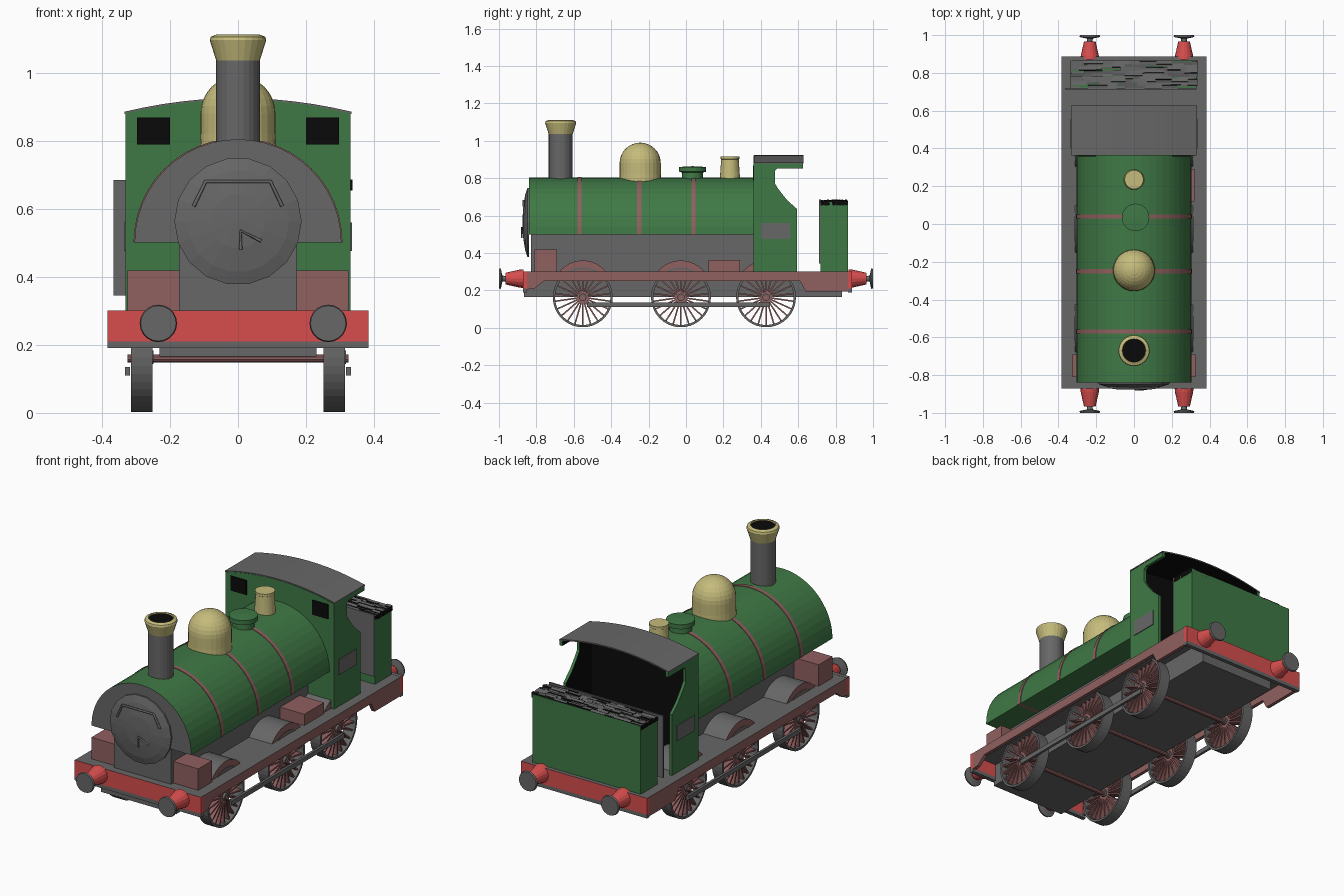
import bpy, bmesh, math, random
from mathutils import Matrix, Vector

if "Cube" in bpy.data.objects:
    bpy.data.objects.remove(bpy.data.objects["Cube"])
random.seed(4)


def material(name, r, g, b):
    m = bpy.data.materials.new(name)
    m.use_nodes = True
    m.diffuse_color = (r, g, b, 1)
    node = m.node_tree.nodes["Principled BSDF"]
    node.inputs["Base Color"].default_value = (r, g, b, 1)
    node.inputs["Roughness"].default_value = 0.8
    return m


GREEN = material("engine green", 0.05, 0.19, 0.06)
GREY = material("iron grey", 0.135, 0.135, 0.135)
RED = material("beam red", 0.68, 0.075, 0.075)
DULL = material("faded red", 0.28, 0.115, 0.115)
BRASS = material("brass", 0.56, 0.5, 0.2)
BLACK = material("black", 0.003, 0.003, 0.003)


def finish(name, bm, mats, rule=None):
    """Turn a bmesh into an object; rule(normal) picks the material slot."""
    bmesh.ops.recalc_face_normals(bm, faces=bm.faces)
    bm.normal_update()
    if rule:
        for f in bm.faces:
            f.material_index = int(rule(f.normal))
    me = bpy.data.meshes.new(name)
    bm.to_mesh(me)
    bm.free()
    for m in mats:
        me.materials.append(m)
    ob = bpy.data.objects.new(name, me)
    bpy.context.collection.objects.link(ob)
    return ob


def add_box(bm, x, y, z, turn=None):
    lo, hi = Vector((x[0], y[0], z[0])), Vector((x[1], y[1], z[1]))
    mat = Matrix.Translation((lo + hi) / 2) @ (turn or Matrix()) @ Matrix.Diagonal((hi - lo).to_4d())
    bmesh.ops.create_cube(bm, size=1, matrix=mat)


def box(name, x, y, z, mats, rule=None):
    bm = bmesh.new()
    add_box(bm, x, y, z)
    return finish(name, bm, mats, rule)


def prism(name, pts, axis, a, b, mats, rule=None):
    """Extrude an outline, (y, z) along x or (x, z) along y."""
    bm = bmesh.new()
    face = bm.faces.new([bm.verts.new((a, u, v) if axis == "x" else (u, a, v)) for u, v in pts])
    out = bmesh.ops.extrude_face_region(bm, geom=[face])["geom"]
    step = Vector((b - a, 0, 0) if axis == "x" else (0, b - a, 0))
    bmesh.ops.translate(bm, vec=step, verts=[v for v in out if isinstance(v, bmesh.types.BMVert)])
    return finish(name, bm, mats, rule)


def lathe(name, pts, axis, at, mats, segs=24, rule=None):
    """Revolve (radius, height) points about an axis through a point."""
    bm = bmesh.new()
    vs = [bm.verts.new((r, 0, h)) for r, h in pts]
    edges = [bm.edges.new(p) for p in zip(vs, vs[1:])]
    bmesh.ops.spin(bm, geom=vs + edges, cent=(0, 0, 0), axis=(0, 0, 1), angle=math.tau, steps=segs)
    bmesh.ops.remove_doubles(bm, verts=bm.verts, dist=0.0003)
    turn = {"z": Matrix(), "y": Matrix.Rotation(-math.pi / 2, 4, "X"),
            "x": Matrix.Rotation(math.pi / 2, 4, "Y")}[axis]
    bmesh.ops.transform(bm, matrix=Matrix.Translation(at) @ turn, verts=bm.verts)
    return finish(name, bm, mats, rule)


def arc(cx, cz, r, start, end, n):
    return [(cx + r * math.cos(t), cz + r * math.sin(t))
            for t in (start + (end - start) * i / n for i in range(n + 1))]


def rod(name, pts, radius, mat):
    cu = bpy.data.curves.new(name, "CURVE")
    cu.dimensions, cu.bevel_depth, cu.bevel_resolution = "3D", radius, 1
    sp = cu.splines.new("POLY")
    sp.points.add(len(pts) - 1)
    for p, co in zip(sp.points, pts):
        p.co = (*co, 1)
    cu.materials.append(mat)
    ob = bpy.data.objects.new(name, cu)
    bpy.context.collection.objects.link(ob)


# Running plate, frames and buffer beams
box("running_plate", (-.383, .383), (-.87, .885), (.285, .3), [GREY])
box("underframe", (-.23, .23), (-.865, .835), (.165, .285), [GREY])
for end, y0, y1 in (("front", -.872, -.85), ("rear", .865, .887)):
    box(end + "_beam", (-.384, .384), (y0, y1), (.21, .301), [RED, GREY], lambda n: abs(n.z) > .5)
    box(end + "_beam_foot", (-.384, .384), (y0, y1), (.19, .21), [GREY])
valance = [(-.85, .3), (-.85, .205), (-.81, .21), (-.76, .25), (.61, .25), (.64, .195), (.865, .195), (.865, .3)]
for side, s in (("left", 1), ("right", -1)):
    prism(side + "_valance", valance, "x", s * .365, s * .384, [DULL, GREY], lambda n: n.z > .5)

# Boiler, bands and smokebox front
boiler = arc(0, .5, .304, 0, math.pi, 24)
prism("boiler", boiler, "y", -.84, .365, [GREEN, GREY], lambda n: n.y < -.5)
for i, y in enumerate((-.57, -.25, .04)):
    prism(f"boiler_band_{i}", arc(0, .5, .307, 0, math.pi, 24), "y", y - .011, y + .011, [DULL])
box("boiler_skirt", (-.173, .173), (-.83, .36), (.295, .51), [GREY])
lathe("smokebox_door", [(.187, 0), (.187, -.008), (.15, -.02), (.08, -.031), (0, -.035)], "y",
      (0, -.84, .563), [GREY], 18)
rod("door_rail", [(-.13, -.864, .607), (-.095, -.869, .68), (.095, -.869, .68), (.13, -.864, .607)], .006, GREY)
rod("door_handle", [(.008, -.878, .48), (.008, -.878, .535), (.068, -.875, .505)], .005, GREY)

# Fittings along the boiler top
lathe("chimney", [(.064, .78), (.064, 1.045)], "z", (0, -.67, 0), [GREY])
lathe("chimney_cap", [(.064, 1.035), (.083, 1.095), (.08, 1.105), (.063, 1.112), (.06, 1.1)], "z",
      (0, -.67, 0), [BRASS])
lathe("chimney_mouth", [(.062, 1.105), (0, 1.105)], "z", (0, -.67, 0), [BLACK])
dome = [(.113, .76), (.11, .82)] + arc(0, .88, .11, 0, math.pi / 2, 8)
lathe("steam_dome", dome, "z", (0, -.245, 0), [BRASS], 28)
lathe("filler_cap", [(.058, .78), (.055, .83), (.073, .835), (.073, .86), (0, .864)], "z", (.008, .035, 0), [GREEN])
lathe("safety_valve", [(.055, .78), (.047, .9), (.05, .902), (.05, .916), (0, .916)], "z", (0, .235, 0), [BRASS])

# Cab
def roof_line(half, lift):
    return [(half * i / 6, .92 + lift - .04 * (i / 6) ** 2) for i in range(-6, 7)]


prism("cab_front", [(-.33, .3)] + roof_line(.33, 0) + [(.33, .3)], "y", .362, .378,
      [GREEN, BLACK], lambda n: n.y > .5)
prism("cab_roof", roof_line(.333, .005) + roof_line(.333, -.002)[::-1], "y", .364, .627,
      [GREY, BLACK], lambda n: n.z < -.3)
cab_side = [(.364, .3), (.594, .3), (.594, .635), (.54, .683), (.495, .74), (.476, .77), (.476, .84),
            (.49, .853), (.626, .853), (.626, .882), (.364, .882)]
for side, s in (("left", 1), ("right", -1)):
    prism(side + "_cab_side", cab_side, "x", s * .315, s * .331, [GREEN, BLACK], lambda n: n.x * s < -.5)
    box(side + "_name_plate", (s * .33, s * .335), (.4, .555), (.475, .56), [GREY])
    box(side + "_cab_window", (s * .2, s * .297), (.357, .363), (.788, .868), [BLACK])

# Bunker and its coal
box("bunker", (-.33, .33), (.72, .865), (.3, .675), [GREEN])
box("bunker_front", (-.366, .33), (.712, .721), (.345, .685), [GREY])
bm = bmesh.new()
for row in range(9):
    x, y = -.335, .727 + row * .0158
    while x < .31:
        w = min(random.uniform(.03, .11), .337 - x)
        top = random.uniform(.674, .685)
        add_box(bm, (x, x + w), (y - .009, y + .009), (.655, top),
                Matrix.Rotation(random.uniform(-.3, .3), 4, "X"))
        x += w
finish("coal", bm, [GREY, BLACK], lambda n: abs(n.z) < .5)

# Wheels, splashers and rods
AXLES = (-.552, -.027, .428)
for side, s in (("left", 1), ("right", -1)):
    for i, y in enumerate(AXLES):
        tag = f"{side}_{i}"
        lathe("wheel_rim_" + tag, [(.16, -.032), (.16, .032), (.148, .032), (.148, -.032), (.16, -.032)],
              "x", (s * .283, y, .163), [GREY], 40)
        lathe("wheel_hub_" + tag, [(0, -.03), (.02, -.03), (.02, .035), (0, .035)], "x",
              (s * .283, y, .163), [GREY], 12)
        bm = bmesh.new()
        for k in range(22):
            spoke = bmesh.new()
            add_box(bm, (-.022, .022), (-.004, .004), (.015, .15))
            spoke.free()
            bmesh.ops.rotate(bm, cent=(0, 0, 0), verts=bm.verts[:],
                             matrix=Matrix.Rotation(math.tau / 22, 3, "X"))
        bmesh.ops.translate(bm, vec=(s * .283, y, .163), verts=bm.verts)
        finish("wheel_spokes_" + tag, bm, [DULL])
        prism("splasher_" + tag, arc(y, .2, .16, .67, math.pi - .67, 12), "x", s * .17, s * .313,
              [DULL, GREY], lambda n: abs(n.x) < .5)
    box(side + "_coupling_rod", (s * .318, s * .332), (-.53, .45), (.11, .135), [GREY])
    box(side + "_sand_box", (s * .17, s * .325), (-.81, -.69), (.295, .418), [DULL])
for i, y in enumerate(AXLES):
    lathe(f"axle_{i}", [(0, -.325), (.012, -.325), (.012, .325), (0, .325)], "x", (0, y, .16), [DULL], 10)
box("left_tool_box", (.17, .32), (.12, .29), (.295, .362), [DULL])

# Buffers
for end, s in (("front", -1), ("rear", 1)):
    for x in (-.234, .265):
        tag = end + ("_right" if x < 0 else "_left")
        lathe("buffer_housing_" + tag, [(.05, .87 * s), (.048, .89 * s), (.031, .965 * s), (0, .965 * s)], "y",
              (x, 0, .263), [RED], 16)
        lathe("buffer_" + tag, [(.014, .96 * s), (.016, .982 * s), (.055, .99 * s), (.052, s), (0, s)], "y",
              (x, 0, .263), [GREY], 20)
